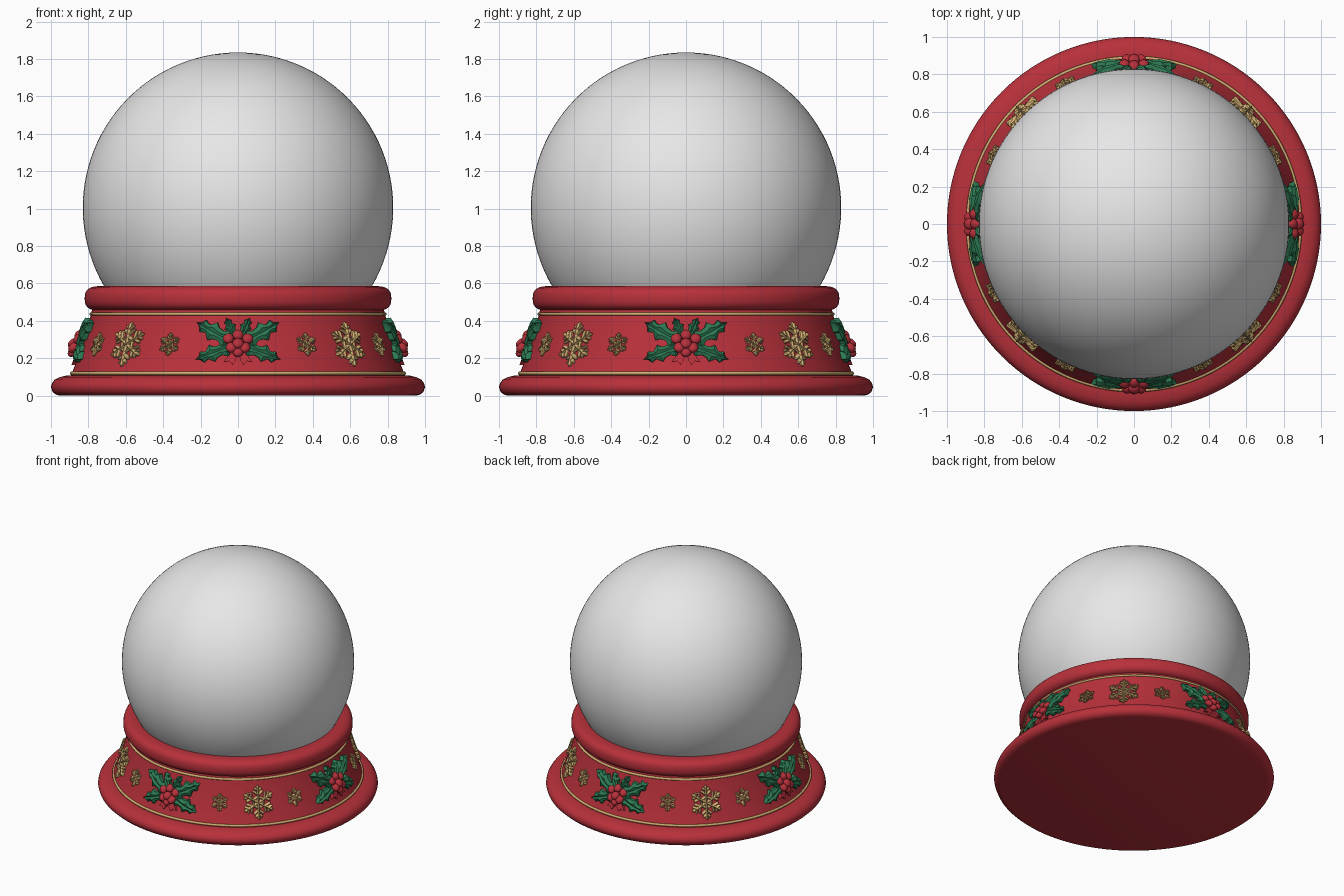
import bpy, bmesh, math
from mathutils import Vector

cube = bpy.data.objects.get("Cube")
if cube:
    bpy.data.objects.remove(cube, do_unlink=True)


def material(name, rgb):
    m = bpy.data.materials.new(name)
    m.use_nodes = True
    m.diffuse_color = (*rgb, 1)
    m.node_tree.nodes["Principled BSDF"].inputs["Base Color"].default_value = (*rgb, 1)
    return m


RED = material("red", (0.48, 0.03, 0.043))
GOLD = material("gold", (0.62, 0.41, 0.16))
GREEN = material("green", (0.025, 0.19, 0.085))
GLASS = material("frosted white", (0.8, 0.8, 0.8))


def finish(name, bm, mat, angle):
    bmesh.ops.recalc_face_normals(bm, faces=bm.faces)
    mesh = bpy.data.meshes.new(name)
    bm.to_mesh(mesh)
    bm.free()
    mesh.materials.append(mat)
    ob = bpy.data.objects.new(name, mesh)
    bpy.context.collection.objects.link(ob)
    bpy.ops.object.select_all(action='DESELECT')
    ob.select_set(True)
    bpy.context.view_layer.objects.active = ob
    bpy.ops.object.shade_smooth_by_angle(angle=math.radians(angle))
    return ob


def lathe(name, profile, mat, steps=128, angle=40):
    """Spin a list of (radius, z) points about the z axis."""
    bm = bmesh.new()
    vs = [bm.verts.new((r, 0, z)) for r, z in profile]
    es = [bm.edges.new(p) for p in zip(vs, vs[1:])]
    bmesh.ops.spin(bm, geom=vs + es, axis=(0, 0, 1), cent=(0, 0, 0),
                   angle=math.tau, steps=steps, use_duplicate=False)
    bmesh.ops.remove_doubles(bm, verts=bm.verts, dist=1e-4)
    return finish(name, bm, mat, angle)


def rounded(r, z, a, b, power, n=28):
    """Closed superellipse section centred on (r, z)."""
    pts = []
    for i in range(n + 1):
        t = math.tau * i / n
        c, s = math.cos(t), math.sin(t)
        pts.append((r + a * math.copysign(abs(c) ** power, c),
                    z + b * math.copysign(abs(s) ** power, s)))
    return pts


def band_radius(z):
    """Slightly hollow, tapering side of the base."""
    t = (z - 0.11) / 0.33
    return 0.893 - 0.108 * t - 0.03 * t * (1 - t)


# Turned base, trims and globe
lathe("base_foot", [(0, 0), (0.95, 0), (0.975, 0.006), (0.992, 0.022), (1, 0.045),
                    (0.995, 0.066), (0.98, 0.086), (0.955, 0.099), (0.92, 0.107),
                    (0.88, 0.11)], RED)
lathe("base_band", [(band_radius(z), z) for z in
                    [0.1 + 0.37 * i / 12 for i in range(13)]], RED)
lathe("base_collar", rounded(0.735, 0.52, 0.085, 0.066, 0.75), RED)
for name, z in (("lower_gold_trim", 0.12), ("upper_gold_trim", 0.437)):
    lathe(name, rounded(band_radius(z), z, 0.01, 0.009, 1, 10), GOLD)
lathe("globe", [(0.83 * math.cos(t), 1.005 + 0.83 * math.sin(t)) for t in
                [math.radians(-40 + 130 * i / 40) for i in range(41)]], GLASS)


# Ornaments are drawn flat as (across, height, outward), then wrapped on the band
def wrap(bm, angles):
    out = bmesh.new()
    for a in angles:
        new = {}
        for v in bm.verts:
            u, z, w = v.co
            t = math.radians(a) + u / band_radius(z)
            r = band_radius(z) + w
            new[v] = out.verts.new((r * math.sin(t), -r * math.cos(t), z))
        for f in bm.faces:
            out.faces.new([new[v] for v in f.verts])
    bm.free()
    return out


def bar(bm, p, q, width, height):
    """Ridged strip from p to q with pointed ends."""
    p, q = Vector(p), Vector(q)
    d = (q - p).normalized()
    side = Vector((-d.y, d.x)) * width / 2
    tip = d * width / 2
    rim = [p - tip, p + side, q + side, q + tip, q - side, p - side]
    low = [bm.verts.new((*c, -0.004)) for c in rim]
    mid = [bm.verts.new((*c, height * 0.5)) for c in rim]
    a, b = [bm.verts.new((*c, height)) for c in (p, q)]
    for i in range(6):
        j = (i + 1) % 6
        bm.faces.new((low[i], low[j], mid[j], mid[i]))
    p0, p1, q1, q0, q2, p2 = mid
    for f in ((p0, p1, a), (p1, q1, b, a), (q1, q0, b), (q0, q2, b),
              (q2, p2, a, b), (p2, p0, a)):
        bm.faces.new(f)


def snowflake(radius, z, height):
    bm = bmesh.new()
    c = Vector((0, z))

    def at(deg, r):
        return Vector((math.sin(math.radians(deg)), math.cos(math.radians(deg)))) * r * radius

    w = 0.15 * radius
    for k in range(6):
        a = 60 * k
        bar(bm, c, c + at(a, 0.93), w, height)
        bar(bm, c + at(a, 0.34), c + at(a + 60, 0.34), w * 0.9, height * 0.8)
        for s in (-1, 1):
            for start, size in ((0.44, 0.33), (0.68, 0.22)):
                root = c + at(a, start)
                bar(bm, root, root + at(a + s * 52, size), w * 0.9, height * 0.85)
    return bm


finish("large_snowflakes", wrap(snowflake(0.118, 0.275, 0.024), range(45, 360, 90)), GOLD, 20)
finish("small_snowflakes", wrap(snowflake(0.062, 0.275, 0.018),
       [q + s for q in range(45, 360, 90) for s in (-19, 19)]), GOLD, 20)

# Spiny leaf edge: distance along the leaf, half width
EDGE = [(0, 0.15), (0.14, 0.55), (0.22, 1), (0.36, 0.6), (0.5, 0.72), (0.58, 1.08),
        (0.7, 0.5), (0.78, 0.55), (0.84, 0.72), (0.9, 0.28), (1, 0)]


def leaf(bm, root, tip, half, lift=0.0):
    root, tip = Vector(root), Vector(tip)
    d = tip - root
    n = Vector((-d.y, d.x)).normalized() * half
    for s in (-1, 1):
        rows = []
        for t, e in EDGE:
            back = 0.06 if e < 0.65 else 0.0
            arch = lift + 0.012 * math.sin(math.pi * t)
            rows.append([bm.verts.new((*(root + d * (t + x) + n * s * e * k), h))
                         for k, h, x in ((0, 0.016 + arch, 0), (0.4, 0.026 + arch, back * 0.3),
                                         (1, 0.012 + arch, 0), (1, -0.004, 0))])
        for r0, r1 in zip(rows, rows[1:]):
            for k in range(3):
                bm.faces.new((r0[k], r0[k + 1], r1[k + 1], r1[k]))
    bmesh.ops.remove_doubles(bm, verts=bm.verts, dist=1e-5)


SIDES = range(0, 360, 90)

# Holly leaves: a low, a raised and a small upright leaf on each side
bm = bmesh.new()
for s in (-1, 1):
    leaf(bm, (s * 0.02, 0.27), (s * 0.222, 0.195), 0.044)
    leaf(bm, (s * 0.02, 0.28), (s * 0.215, 0.39), 0.05, 0.006)
    leaf(bm, (s * 0.01, 0.30), (s * 0.062, 0.415), 0.03, 0.002)
finish("holly_leaves", wrap(bm, SIDES), GREEN, 35)

# Berry cluster
bm = bmesh.new()
for u, z, w in ((0, 0.325, 0.03), (-0.05, 0.305, 0.03), (0.05, 0.305, 0.03),
                (0, 0.28, 0.05), (-0.035, 0.258, 0.042), (0.035, 0.258, 0.042),
                (0, 0.235, 0.036)):
    made = bmesh.ops.create_icosphere(bm, subdivisions=3, radius=0.028)
    bmesh.ops.translate(bm, verts=made["verts"], vec=(u, z, w))
finish("holly_berries", wrap(bm, SIDES), RED, 60)

# Ribbon tails with notched ends
bm = bmesh.new()
for s in (-1, 1):
    pts = [(0, 0.25), (s * 0.012, 0.19), (s * 0.03, 0.165), (s * 0.045, 0.186),
           (s * 0.075, 0.18), (s * 0.05, 0.215)]
    face = bm.faces.new([bm.verts.new((u, z, -0.004)) for u, z in pts])
    top = bmesh.ops.extrude_face_region(bm, geom=[face])["geom"]
    bmesh.ops.translate(bm, verts=[v for v in top if isinstance(v, bmesh.types.BMVert)],
                        vec=(0, 0, 0.024))
finish("ribbon_tails", wrap(bm, SIDES), RED, 30)
